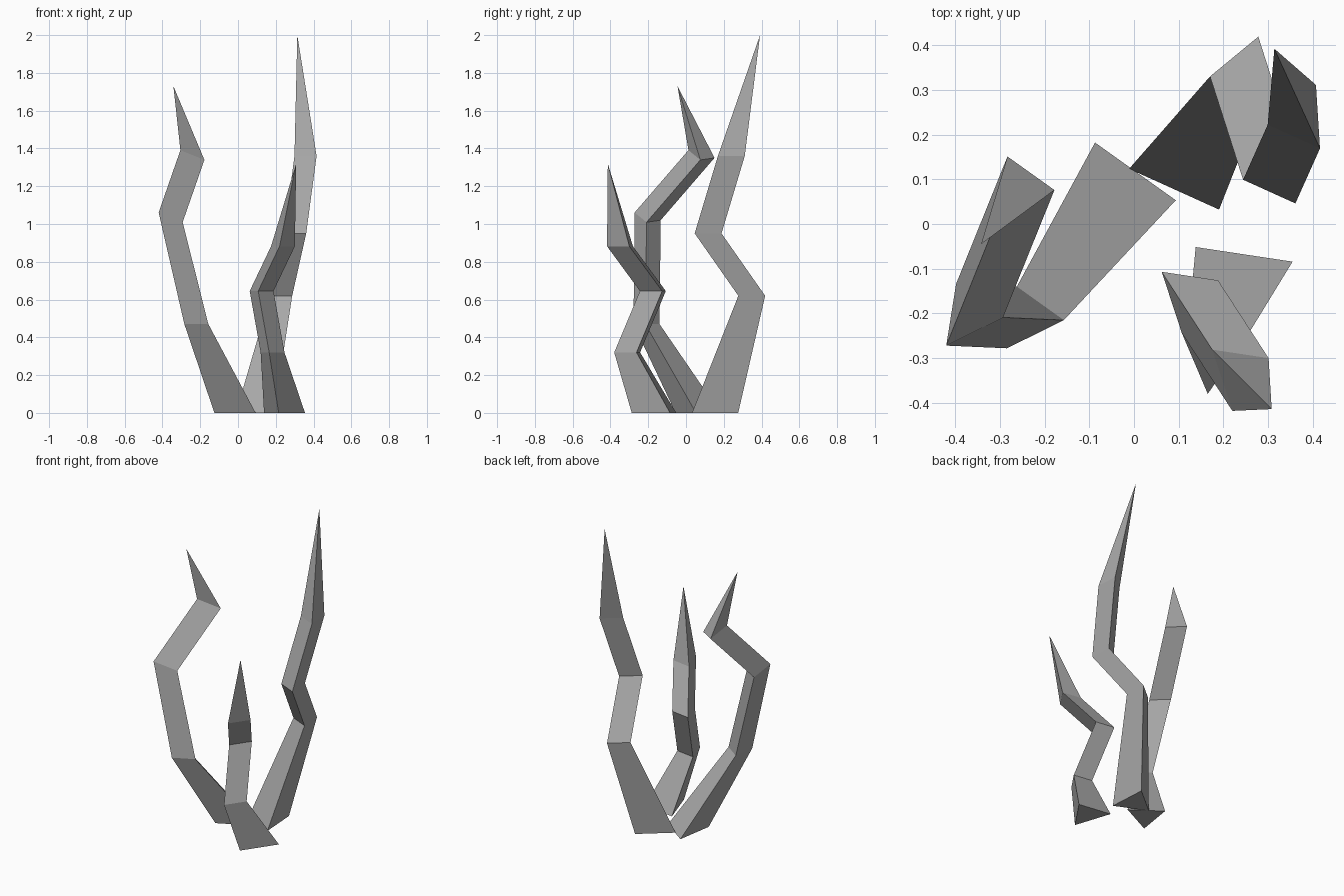
import bpy
import bmesh
from mathutils import Vector

cube = bpy.data.objects.get("Cube")
if cube:
    bpy.data.objects.remove(cube, do_unlink=True)

# One plain stone grey for everything
grey = bpy.data.materials.new("stone_grey")
grey.use_nodes = True
colour = (0.4, 0.4, 0.4, 1.0)
grey.diffuse_color = colour
grey.node_tree.nodes["Principled BSDF"].inputs["Base Color"].default_value = colour

BASE_SCALE = 1.72  # each spike flares out at the ground


def spike(name, section, path, tip, tilt=(0, 0)):
    """Sweep a three-sided section along a bent path and close it to a point.
    The tilt slopes the upper joints in x and y."""
    bm = bmesh.new()
    rings = []
    for level, centre in enumerate(path):
        scale = BASE_SCALE if level == 0 else 1
        slope = tilt if level > 1 else (0, 0)
        ring = []
        for dx, dy in section:
            dz = dx * slope[0] + dy * slope[1]
            ring.append(bm.verts.new(Vector(centre) + Vector((dx, dy, dz)) * scale))
        rings.append(ring)
    sides = len(section)
    point = bm.verts.new(tip)
    bm.faces.new(rings[0][::-1])
    for i in range(sides):
        j = (i + 1) % sides
        for low, high in zip(rings, rings[1:]):
            bm.faces.new((low[i], low[j], high[j], high[i]))
        bm.faces.new((rings[-1][i], rings[-1][j], point))
    bmesh.ops.recalc_face_normals(bm, faces=bm.faces)
    mesh = bpy.data.meshes.new(name)
    bm.to_mesh(mesh)
    bm.free()
    mesh.materials.append(grey)
    obj = bpy.data.objects.new(name, mesh)
    bpy.context.collection.objects.link(obj)
    return obj


# Spike leaning to the right, with sloped upper joints
spike("right_spike",
      section=[(-.05, -.067), (.077, -.004), (-.028, .071)],
      path=[(-.039, .06, 0), (-.234, -.211, .47), (-.37, -.205, 1.03), (-.255, .08, 1.36)],
      tip=(-.342, -.045, 1.73),
      tilt=(-.28, -.25))

# Short spike at the front
spike("front_spike",
      section=[(-.057, .052), (.069, .033), (-.012, -.085)],
      path=[(.236, -.141, 0), (.177, -.295, .32), (.119, -.159, .645), (.232, -.333, .882)],
      tip=(.308, -.414, 1.32))

# Tallest spike at the back
spike("back_spike",
      section=[(-.075, -.012), (.042, -.065), (.033, .077)],
      path=[(.118, .144, 0), (.245, .342, .62), (.319, .111, .95), (.374, .234, 1.36)],
      tip=(.314, .392, 2))
